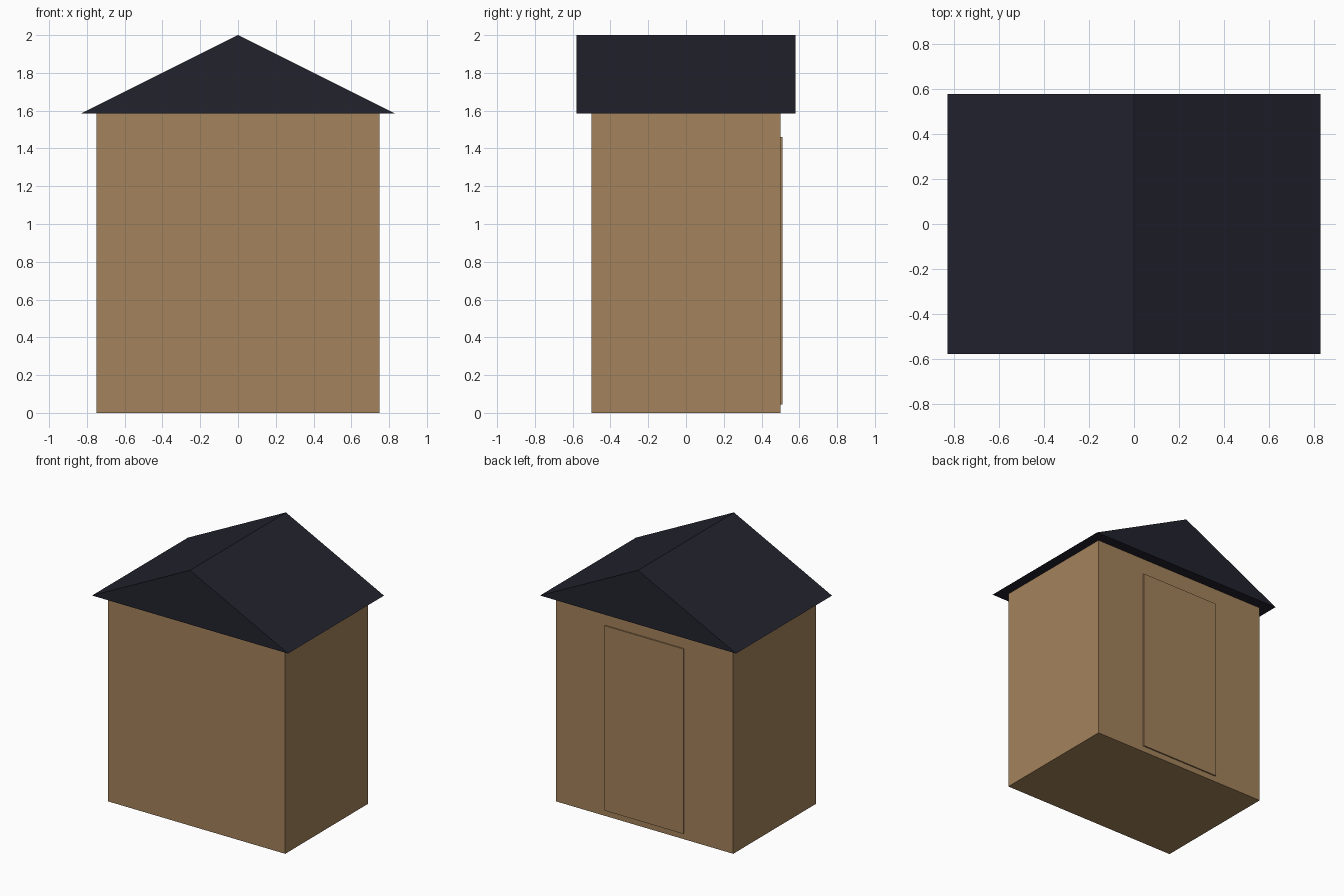
import bpy
import bmesh

cube = bpy.data.objects.get("Cube")
if cube:
    bpy.data.objects.remove(cube, do_unlink=True)


def make_material(name, colour):
    mat = bpy.data.materials.new(name)
    mat.use_nodes = True
    mat.diffuse_color = colour
    mat.node_tree.nodes["Principled BSDF"].inputs["Base Color"].default_value = colour
    return mat


def extrude_profile(name, profile, y_front, y_back, mat):
    """Closed solid from an x-z outline pulled along y."""
    bm = bmesh.new()
    face = bm.faces.new([bm.verts.new((x, y_front, z)) for x, z in profile])
    moved = bmesh.ops.extrude_face_region(bm, geom=[face])["geom"]
    verts = [v for v in moved if isinstance(v, bmesh.types.BMVert)]
    bmesh.ops.translate(bm, verts=verts, vec=(0, y_back - y_front, 0))
    bmesh.ops.recalc_face_normals(bm, faces=bm.faces)
    mesh = bpy.data.meshes.new(name)
    bm.to_mesh(mesh)
    bm.free()
    mesh.materials.append(mat)
    obj = bpy.data.objects.new(name, mesh)
    bpy.context.collection.objects.link(obj)
    return obj


def panel(half_width, bottom, top):
    return [(-half_width, bottom), (half_width, bottom),
            (half_width, top), (-half_width, top)]


wood = make_material("tan_wood", (0.37, 0.225, 0.106, 1))
slate = make_material("dark_slate", (0.0158, 0.0158, 0.0268, 1))

EAVES = 1.585

# Box walls
extrude_profile("walls", panel(0.75, 0, EAVES), -0.5, 0.5, wood)

# Overhanging gable roof
extrude_profile("roof", [(-0.83, EAVES), (0.83, EAVES), (0, 2)], -0.58, 0.58, slate)

# Thin door on the back wall
extrude_profile("back_door", panel(0.335, 0.045, 1.46), 0.495, 0.51, wood)
